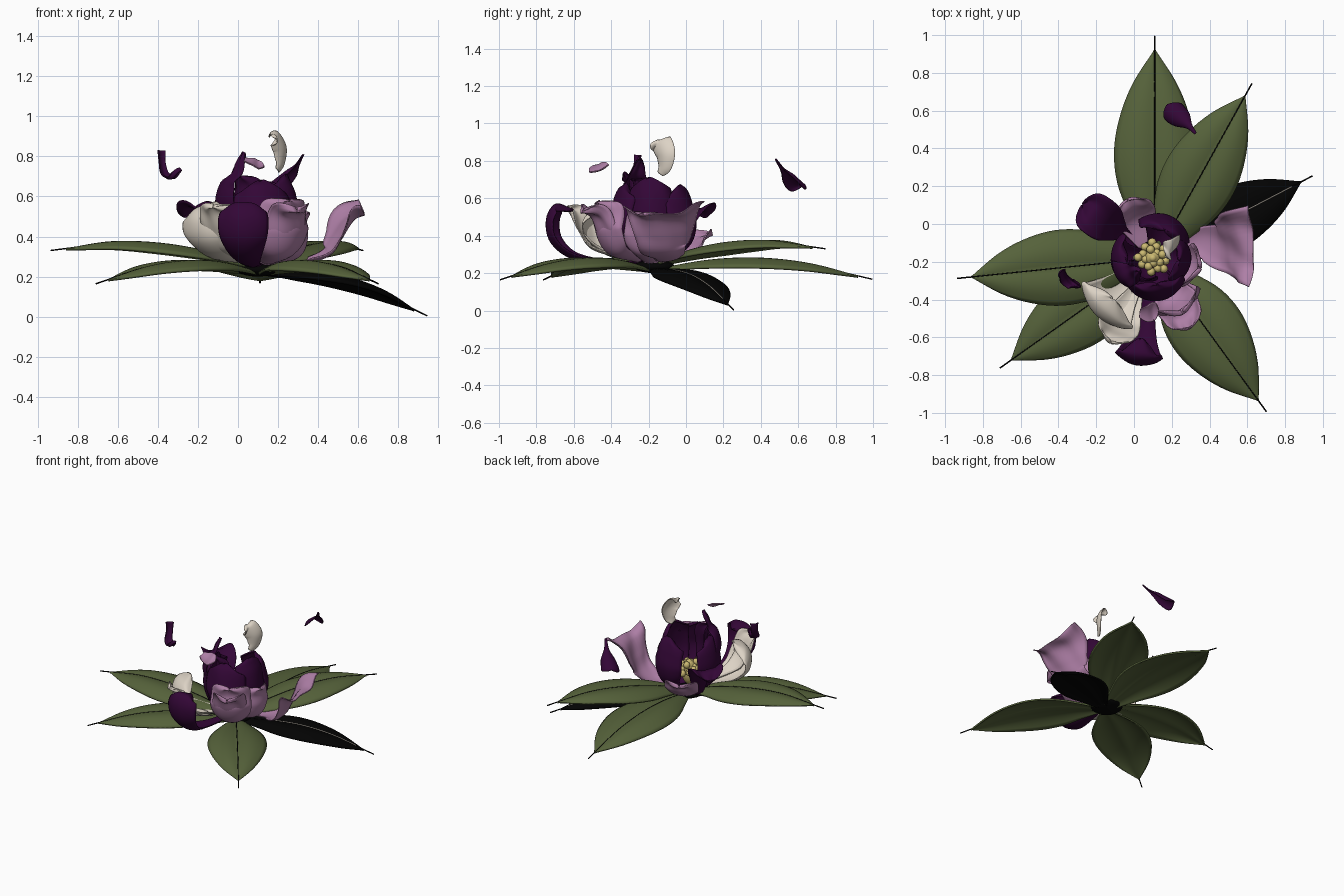
import bpy, bmesh, math, random
from mathutils import Vector

if "Cube" in bpy.data.objects:
    bpy.data.objects.remove(bpy.data.objects["Cube"])

random.seed(4)


def mat(name, rgb):
    m = bpy.data.materials.new(name)
    m.diffuse_color = (*rgb, 1)
    m.use_nodes = True
    m.node_tree.nodes["Principled BSDF"].inputs["Base Color"].default_value = m.diffuse_color
    return m


GREEN = mat("leaf green", (0.092, 0.122, 0.043))
BLACK = mat("black", (0.001, 0.001, 0.001))
PURPLE = mat("dark purple", (0.033, 0.002, 0.037))
LILAC = mat("lilac", (0.42, 0.21, 0.38))
CREAM = mat("cream", (0.72, 0.65, 0.56))
YELLOW = mat("pollen yellow", (0.60, 0.49, 0.17))


def spline(vals, u):
    """Smooth interpolation through evenly spaced values (numbers or vectors)."""
    n = len(vals) - 1
    x = min(max(u, 0), 1) * n
    i = min(int(x), n - 1)
    f = x - i
    b, c = vals[i], vals[i + 1]
    a = vals[i - 1] if i > 0 else b * 2 - c
    d = vals[i + 2] if i + 2 <= n else c * 2 - b
    return b + (c - a) * (0.5 * f) + (a * 2 - b * 5 + c * 4 - d) * (0.5 * f * f) \
        + (b * 3 - a - c * 3 + d) * (0.5 * f ** 3)


def finish(bm, name, material):
    me = bpy.data.meshes.new(name)
    bm.to_mesh(me)
    bm.free()
    for p in me.polygons:
        p.use_smooth = True
    me.materials.append(material)
    ob = bpy.data.objects.new(name, me)
    bpy.context.collection.objects.link(ob)
    return ob


def blade(name, pts, side, widths, phi, material, ruffle=0.0, leaf=False, thick=0.006, rnd=True):
    """Sheet swept along pts: half-widths along it, edges bent by phi radians."""
    pts = [Vector(p) for p in pts]
    side = Vector(side).normalized()
    nu, nv = 30, 16
    bm = bmesh.new()
    rows = []
    for i in range(nu + 1):
        u = i / nu
        u = 1 - (1 - u) ** 1.4
        p = spline(pts, u)
        t = (spline(pts, min(u + .01, 1)) - spline(pts, max(u - .01, 0))).normalized()
        n = t.cross(side).normalized()
        s = n.cross(t)
        w = max(spline(widths, u), 0.002)
        if rnd and not leaf and u > 0.8:
            w *= max(0.05, math.sqrt(max(0, 1 - ((u - 0.8) / 0.2) ** 2)))
        row = []
        for j in range(nv + 1):
            v = 2 * j / nv - 1
            if leaf:
                x, h = w * v, w * (0.09 * math.sin(math.pi * abs(v)) - 0.17 * v * v)
            else:
                r = w / max(abs(phi), .05) * (1 if phi >= 0 else -1)
                a = v * max(abs(phi), .05)
                x, h = abs(r) * math.sin(a), r * (1 - math.cos(a))
                h += ruffle * math.sin(7 * v + 9 * u) * u * u * (0.3 + abs(v))
            row.append(bm.verts.new(p + s * x + n * h))
        rows.append(row)
    for a, b in zip(rows, rows[1:]):
        for j in range(nv):
            bm.faces.new((a[j], b[j], b[j + 1], a[j + 1]))
    bmesh.ops.recalc_face_normals(bm, faces=bm.faces)
    ob = finish(bm, name, material)
    m = ob.modifiers.new("thickness", 'SOLIDIFY')
    m.thickness, m.offset = thick, 0
    return ob


def radial(az, rz, origin=(0.10, -0.17)):
    """Turn (radius, height[, sideways]) points into world points and a side vector."""
    a = math.radians(az)
    c, s = math.cos(a), math.sin(a)
    pts = []
    for q in rz:
        k = q[2] if len(q) > 2 else 0
        pts.append((origin[0] + q[0] * c - k * s, origin[1] + q[0] * s + k * c, q[1]))
    return pts, (-s, c, 0)


def petal(name, az, rz, widths, phi, material, ruffle=0.008, rnd=True):
    pts, side = radial(az, rz)
    return blade(name, pts, side, widths, phi, material, ruffle, rnd=rnd)


def strand(name, line, radius, material):
    cu = bpy.data.curves.new(name, 'CURVE')
    cu.dimensions = '3D'
    cu.bevel_depth, cu.bevel_resolution = radius, 1
    sp = cu.splines.new('POLY')
    sp.points.add(len(line) - 1)
    for q, p in zip(sp.points, line):
        q.co = (*p, 1)
    cu.materials.append(material)
    bpy.context.collection.objects.link(bpy.data.objects.new(name, cu))


# Leaves with midribs that run past the tips: angle, length, heights, half-width
LOW, HIGH = (.215, .255, .265, .24, .18), (.245, .31, .35, .362, .335)
DROOP = (.215, .21, .185, .125, .03)
for az, length, zs, hw, m in ((90, 1.10, LOW, .213, GREEN), (60.9, .98, HIGH, .195, GREEN),
                              (27.5, .87, DROOP, .165, BLACK), (-54, .93, LOW, .198, GREEN),
                              (215.4, .93, LOW, .19, GREEN), (185.9, .975, HIGH, .198, GREEN)):
    rz = [(.02 + (length - .02) * i / 4, z) for i, z in enumerate(zs)]
    pts, side = radial(az, rz, (0.11, -0.18))
    blade("leaf", pts, side, [hw * k for k in (.15, .55, .9, 1, .87, .55, 0)], 0, m,
          leaf=True, thick=.012)
    vp = [Vector(p) for p in pts]
    line = [spline(vp, i / 16) + Vector((0, 0, .005)) for i in range(17)]
    line.append(line[-1] + (line[-1] - line[-2]).normalized() * .078)
    line[-1].z = max(line[-1].z, .004)
    strand("midrib", line, .004, BLACK)
    if m == BLACK:
        strand("pale_vein", [p + Vector((0, 0, .003)) for p in line[4:16]], .003, CREAM)


def ball(name, loc, scale, material, sub=2):
    bm = bmesh.new()
    bmesh.ops.create_icosphere(bm, subdivisions=sub, radius=1)
    for v in bm.verts:
        v.co = Vector(loc) + Vector([a * b for a, b in zip(v.co, scale)])
    return finish(bm, name, material)


# Flower base and stamens
ball("flower_base", (.10, -.17, .235), (.11, .11, .035), BLACK, 3)
ball("stamen_core", (.10, -.18, .37), (.05, .05, .09), YELLOW, 3)
for i in range(20):
    a, r = i * 2.4, .019 * math.sqrt(i)
    ball("stamen", (.10 + r * math.cos(a), -.18 + r * math.sin(a),
                    .45 - r * .6 + random.uniform(-.02, .02)), (.023, .023, .026), YELLOW)

# Inner cup of dark petals, wide and overlapping
petal("inner_petal_back", 66, [(.05, .25), (.19, .34), (.23, .46), (.21, .57), (.18, .64), (.15, .67)],
      [.05, .14, .18, .17, .15, .11], 1.1, PURPLE)
petal("inner_petal_right", -10, [(.05, .25), (.16, .32), (.20, .46), (.19, .60), (.16, .68), (.14, .71)],
      [.05, .12, .16, .15, .13, .09], 1.1, PURPLE)
petal("inner_petal_front", -82, [(.05, .25), (.18, .33), (.235, .46), (.22, .57), (.19, .65), (.15, .68)],
      [.05, .13, .18, .18, .16, .12], 1.1, PURPLE)
petal("inner_petal_left", 192, [(.05, .25), (.17, .32), (.22, .45), (.21, .57), (.18, .64), (.14, .66)],
      [.05, .13, .18, .18, .16, .11], 1.1, PURPLE)
petal("core_petal_front", -125, [(.04, .28), (.12, .40), (.14, .52), (.13, .64), (.15, .70)],
      [.04, .09, .11, .10, .07], 1.1, PURPLE)
# Tall curled petal rising at the left of the cup
blade("curled_petal", [(-.04, -.25, .42), (-.09, -.28, .56), (-.07, -.28, .67), (-.02, -.27, .72),
                       (.0, -.26, .77), (.03, -.25, .82)], (.5, -.8, .1),
      [.07, .09, .08, .06, .04, .02], .7, PURPLE, .008)
# Dark back-left petal
petal("back_left_petal", 144, [(.10, .25), (.20, .30), (.25, .42), (.31, .51), (.39, .545), (.46, .50)],
      [.02, .04, .07, .11, .115, .085], .5, PURPLE)
# Dark front petal, hooked upward
petal("front_petal", -98, [(.06, .25), (.26, .25), (.45, .28), (.56, .37), (.58, .49), (.53, .57), (.44, .54)],
      [.03, .05, .09, .13, .14, .12, .08], .8, PURPLE, .004)
# Cream front-left petals
petal("cream_petal", 227, [(.12, .27), (.30, .29), (.41, .37), (.43, .47), (.39, .54), (.31, .57)],
      [.06, .14, .19, .20, .19, .14], .8, CREAM, .006)
petal("cream_petal_tip", 244, [(.20, .28), (.36, .33), (.43, .43), (.47, .51), (.51, .55)],
      [.04, .10, .12, .11, .08], .6, CREAM, .012)
# Lilac petals
petal("lilac_front_petal", -62, [(.10, .26), (.26, .30), (.33, .42), (.32, .52), (.34, .58)],
      [.06, .13, .16, .15, .13], .9, LILAC, .012)
petal("lilac_front_outer_petal", -63, [(.10, .26), (.25, .30), (.32, .40), (.36, .50), (.43, .53)],
      [.05, .11, .13, .12, .10], .8, LILAC, .014)
petal("lilac_right_petal", 15, [(.17, .26), (.27, .27), (.36, .31, -.04), (.41, .39, -.05), (.46, .48, -.06),
                                (.53, .515, -.08)],
      [.04, .09, .13, .165, .20, .225], .5, LILAC, .014, False)
petal("lilac_right_inner_petal", -14, [(.08, .25), (.21, .30), (.25, .39), (.245, .47), (.26, .52)],
      [.06, .12, .14, .13, .10], 1.0, LILAC, .01)
petal("lilac_back_petal", 114, [(.06, .25), (.19, .28), (.25, .33), (.28, .38), (.33, .41)],
      [.05, .10, .12, .12, .10], .6, LILAC, .012)

# Loose falling petals
blade("falling_cream_petal", [(.20, -.14, .73), (.22, -.12, .77), (.225, -.12, .84), (.195, -.14, .90),
                              (.165, -.155, .91)], (.6, .9, 0),
      [.02, .045, .065, .065, .055], .7, CREAM)
blade("falling_left_petal", [(-.39, -.25, .83), (-.385, -.26, .77), (-.37, -.29, .71), (-.33, -.32, .69),
                             (-.285, -.33, .735)], (.7, .7, .1),
      [.03, .025, .03, .03, .02], .9, PURPLE, .008)
blade("falling_back_petal", [(.325, .48, .81), (.29, .52, .76), (.25, .56, .73), (.20, .60, .69),
                             (.175, .63, .67)], (.6, .75, 0),
      [.006, .02, .06, .08, .075], 1.3, PURPLE)
blade("falling_lilac_petal", [(.03, -.47, .78), (.07, -.47, .765), (.10, -.46, .75), (.13, -.46, .75)],
      (0, 1, .4), [.025, .05, .055, .04], .4, LILAC)
